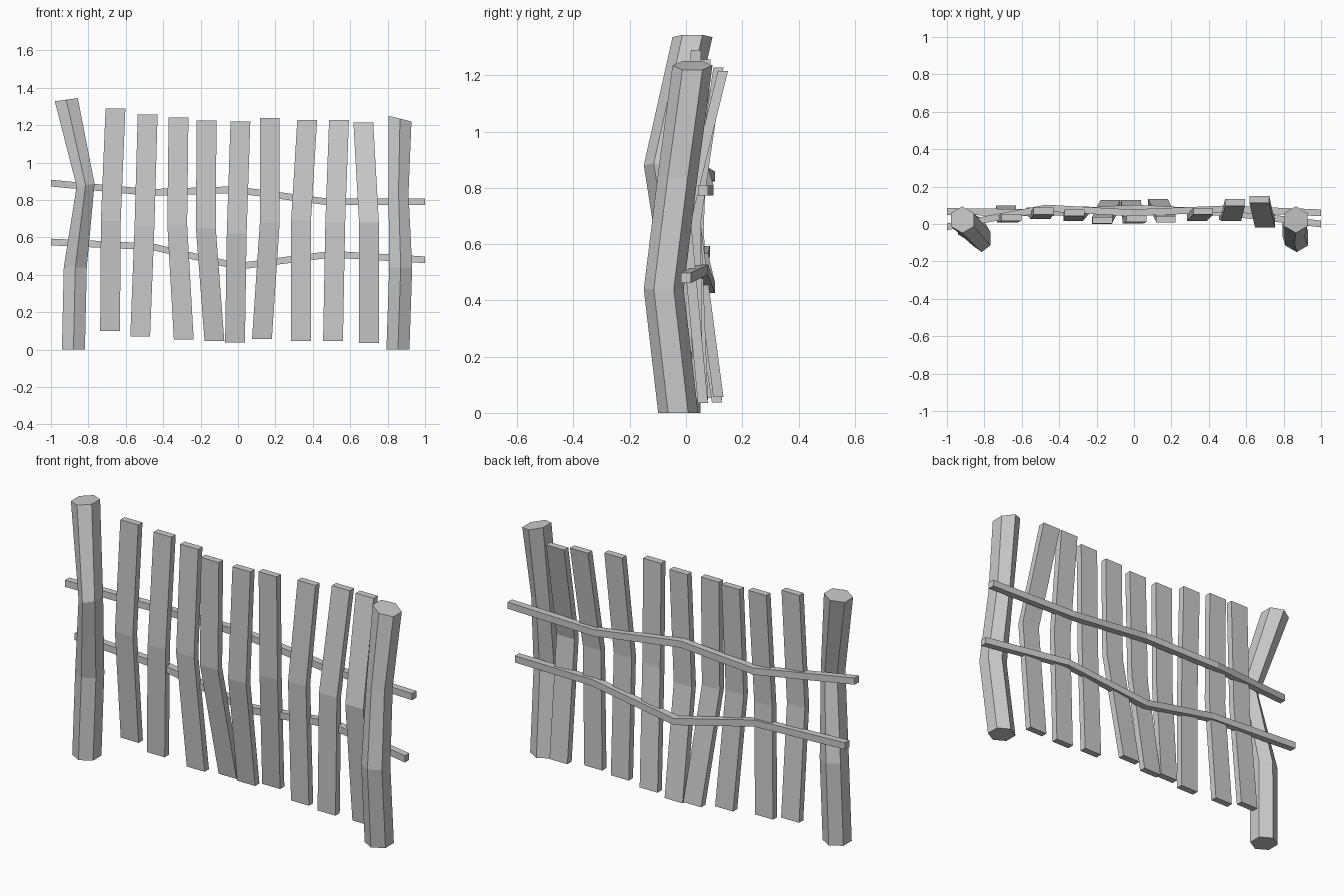
import bpy, bmesh, math
from mathutils import Vector


def loft(name, rings):
    """Skin a list of rings (each a list of points) and cap both ends."""
    bm = bmesh.new()
    loops = [[bm.verts.new(p) for p in ring] for ring in rings]
    n = len(loops[0])
    for a, b in zip(loops, loops[1:]):
        for i in range(n):
            j = (i + 1) % n
            bm.faces.new((a[i], a[j], b[j], b[i]))
    bm.faces.new(loops[0][::-1])
    bm.faces.new(loops[-1])
    bmesh.ops.recalc_face_normals(bm, faces=bm.faces)
    mesh = bpy.data.meshes.new(name)
    bm.to_mesh(mesh)
    bm.free()
    obj = bpy.data.objects.new(name, mesh)
    bpy.context.collection.objects.link(obj)
    return obj


def sweep(name, path, section):
    return loft(name, [[Vector(p) + Vector(o) for o in section] for p in path])


# Crooked hexagonal posts: (x, y, z, x scale, x slope of ring)
def post(name, path):
    rings = []
    for x, y, z, sx, slope in path:
        ring = []
        for k in range(6):
            a = math.radians(90 + 60 * k)
            dx, dy = 0.071 * math.cos(a) * sx, 0.071 * math.sin(a)
            ring.append((x + dx, y + dy, z + dx * slope))
        rings.append(ring)
    loft(name, rings)


post("left_post", [(-0.88, -0.02, 0, 1, 0), (-0.87, -0.01, 0.44, 1, 0),
                   (-0.815, -0.079, 0.88, 0.78, 0.15), (-0.918, 0.023, 1.336, 1, 0.13)])
post("right_post", [(0.855, -0.028, 0, 1, 0), (0.87, -0.079, 0.44, 1, 0),
                    (0.858, -0.03, 0.84, 0.87, -0.1), (0.866, 0.023, 1.235, 1, -0.25)])

# Bent rails running behind the pickets
r = 0.018
rail_section = [(0, -r, -r), (0, r, -r), (0, r, r), (0, -r, r)]
sweep("upper_rail", [(-1, -0.015, 0.89), (-0.47, 0.085, 0.84), (-0.02, 0.06, 0.855),
                     (0.48, 0.08, 0.79), (1, 0.06, 0.79)], rail_section)
sweep("lower_rail", [(-1, 0.067, 0.575), (-0.46, 0.06, 0.55), (0, 0.085, 0.445),
                     (0.5, 0.06, 0.51), (1, 0, 0.48)], rail_section)

# Pickets: bottom, bend and top points
w, t = 0.053, 0.018
picket_section = [(-w, -t, 0), (w, -t, 0), (w, t, 0), (-w, t, 0)]
pickets = [
    [(-0.684, 0.08, 0.10), (-0.68, 0.025, 0.69), (-0.655, 0.035, 1.29)],
    [(-0.523, 0.07, 0.07), (-0.50, 0.045, 0.66), (-0.483, 0.07, 1.257)],
    [(-0.29, 0.075, 0.053), (-0.325, 0.035, 0.67), (-0.318, 0.06, 1.24)],
    [(-0.126, 0.11, 0.045), (-0.172, 0.018, 0.65), (-0.168, 0.02, 1.225)],
    [(-0.016, 0.11, 0.037), (-0.007, 0.02, 0.62), (0.013, 0.028, 1.22)],
    [(0.128, 0.115, 0.057), (0.17, 0.033, 0.68), (0.17, 0.025, 1.237)],
    [(0.337, 0.06, 0.045), (0.337, 0.035, 0.69), (0.37, 0.068, 1.228)],
    [(0.508, 0.04, 0.045), (0.52, 0.035, 0.68), (0.54, 0.115, 1.227)],
    [(0.70, 0.06, 0.035), (0.70, 0.0, 0.68), (0.67, 0.131, 1.215)],
]
for i, path in enumerate(pickets, 1):
    sweep(f"picket_{i}", path, picket_section)
